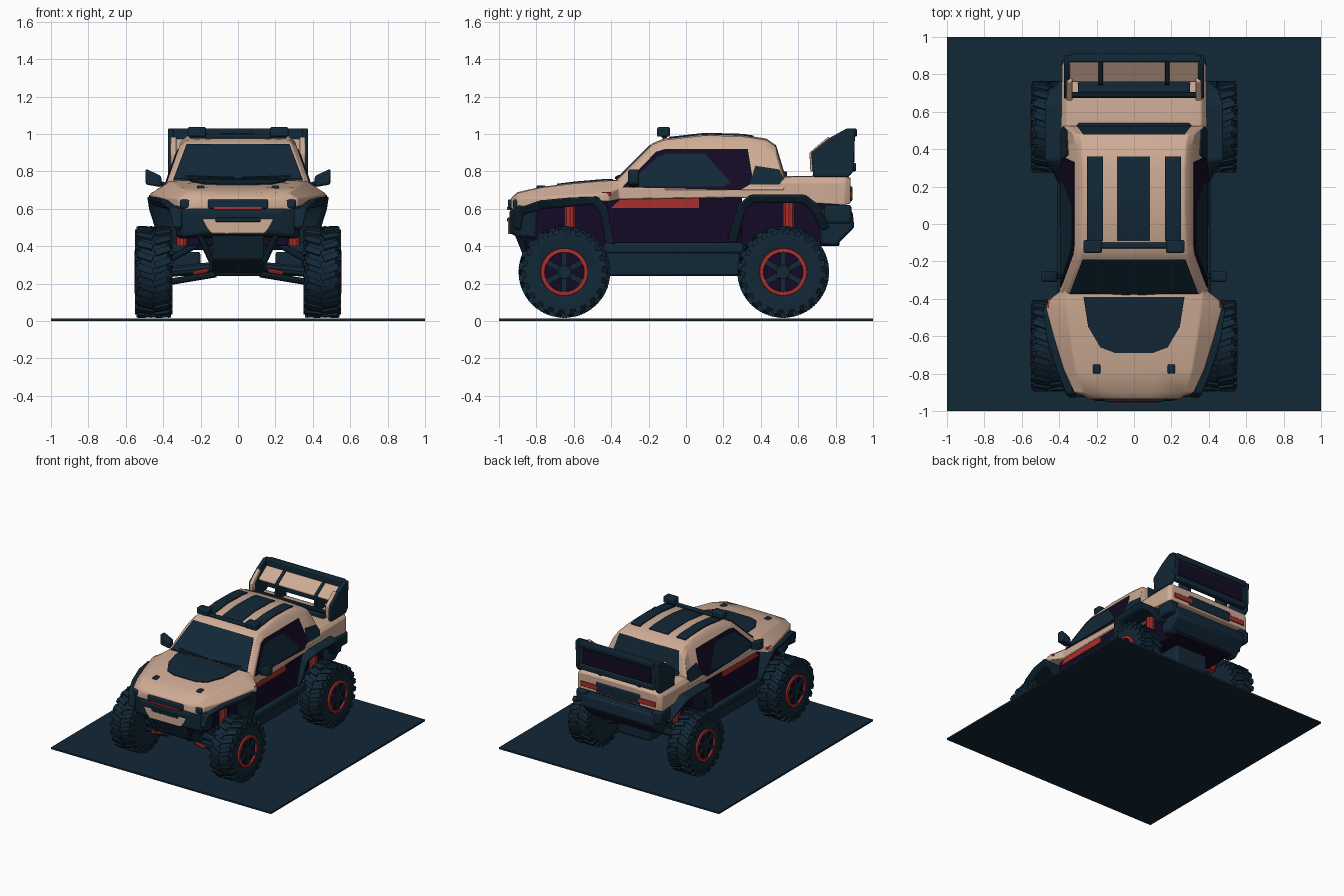
import bpy, bmesh
from math import sin, cos, pi, radians
from mathutils import Matrix, Vector

cube = bpy.data.objects.get("Cube")
if cube:
    bpy.data.objects.remove(cube, do_unlink=True)


def material(name, r, g, b):
    m = bpy.data.materials.new(name)
    m.use_nodes = True
    m.diffuse_color = (r, g, b, 1)
    m.node_tree.nodes["Principled BSDF"].inputs["Base Color"].default_value = (r, g, b, 1)
    return m


NAVY = material("dark navy", .006, .021, .038)
TAN = material("warm tan", .62, .41, .30)
RED = material("signal red", .40, .028, .026)
INK = material("purple black", .006, .003, .018)
made = []


def finish(name, bm, mat, mirror=False, bevel=0):
    bmesh.ops.recalc_face_normals(bm, faces=bm.faces)
    mesh = bpy.data.meshes.new(name)
    bm.to_mesh(mesh)
    bm.free()
    mesh.materials.append(mat)
    ob = bpy.data.objects.new(name, mesh)
    bpy.context.collection.objects.link(ob)
    if bevel:
        b = ob.modifiers.new("soft edges", "BEVEL")
        b.width, b.segments = bevel, 2
    if mirror:
        m = ob.modifiers.new("mirror", "MIRROR")
        m.use_mirror_merge = False
    made.append(ob)
    return ob


def loft(name, rings, mat, mirror=False, bevel=0):
    """Skin a list of equal rings and cap both ends."""
    bm = bmesh.new()
    rows = [[bm.verts.new(p) for p in ring] for ring in rings]
    n = len(rows[0])
    for a, b in zip(rows, rows[1:]):
        for i in range(n):
            j = (i + 1) % n
            bm.faces.new((a[i], a[j], b[j], b[i]))
    bm.faces.new(rows[0])
    bm.faces.new(rows[-1])
    return finish(name, bm, mat, mirror, bevel)


def box(name, x, y, z, mat, mirror=False, bevel=.008):
    rings = [[(x[0], v, w) for v, w in ((y[0], z[0]), (y[1], z[0]), (y[1], z[1]), (y[0], z[1]))],
             [(x[1], v, w) for v, w in ((y[0], z[0]), (y[1], z[0]), (y[1], z[1]), (y[0], z[1]))]]
    return loft(name, rings, mat, mirror, bevel)


def prism(name, outline, x0, x1, mat, mirror=False, bevel=.008):
    """Extrude a (y, z) outline along x."""
    return loft(name, [[(x, y, z) for y, z in outline] for x in (x0, x1)], mat, mirror, bevel)


def section(y, half):
    """Symmetric closed ring at y from half-section points (x, z)."""
    return [(x, y, z) for x, z in half] + [(-x, y, z) for x, z in reversed(half)]


def tube(name, a, b, r, mat, mirror=True, n=10):
    a, b = Vector(a), Vector(b)
    q = (b - a).to_track_quat("Z", "Y")
    ring = [q @ Vector((r * cos(2 * pi * i / n), r * sin(2 * pi * i / n), 0)) for i in range(n)]
    return loft(name, [[p + c for p in ring] for c in (a, b)], mat, mirror)


def lathe(name, profile, cy, cz, mat, n=40):
    """Spin (x, radius) points about a wheel axle, both sides of the car."""
    return loft(name, [[(x, cy + r * cos(2 * pi * i / n), cz + r * sin(2 * pi * i / n))
                        for i in range(n)] for x, r in profile], mat, True)


def interp(table, y):
    for (a, u), (b, v) in zip(table, table[1:]):
        if y <= b:
            return u + (v - u) * (max(y, a) - a) / (b - a)
    return table[-1][1]


def strip(name, rows, height, mat, mirror=False):
    """Thin panel draped on a surface: rows of (y, x0, x1)."""
    rings = []
    for (ya, a0, a1), (yb, b0, b1) in zip(rows, rows[1:]):
        for k in range(9):
            t = k / 8
            y, x0, x1 = ya + (yb - ya) * t, a0 + (b0 - a0) * t, a1 + (b1 - a1) * t
            h = height(y)
            rings.append([(x0, y, h - .003), (x1, y, h - .003), (x1, y, h + .006), (x0, y, h + .006)])
    return loft(name, rings, mat, mirror)


# Ground plate
box("ground_plate", (-1, 1), (-1, 1), (0, .014), NAVY, bevel=0)

# Upper body shell: y, width, lower edge, shoulder, top width, top height
shell = [(-.935, .24, .60, .63, .20, .655), (-.90, .32, .59, .655, .27, .685),
         (-.78, .375, .61, .66, .31, .712), (-.60, .43, .63, .67, .34, .735),
         (-.45, .47, .64, .68, .36, .748), (-.41, .46, .64, .685, .365, .75),
         (-.36, .395, .65, .71, .365, .75), (.28, .39, .66, .72, .365, .752),
         (.50, .39, .64, .74, .36, .77), (.85, .385, .62, .74, .36, .775), (.88, .365, .63, .73, .35, .76)]
loft("upper_body", [section(y, [(w, b), (w, s), (t, z), (t * .4, z + .004)])
                    for y, w, b, s, t, z in shell], TAN, bevel=.006)
hood = [(r[0], r[5] + .004) for r in shell]

# Lower body and inner structure
box("door_panels", (-.378, .378), (-.42, .30), (.38, .67), INK)
box("inner_body", (-.27, .27), (-.86, .82), (.40, .64), INK)
box("chassis", (-.15, .15), (-.72, .68), (.24, .42), NAVY, bevel=.02)
box("rocker_step", (.28, .41), (-.44, .31), (.36, .42), NAVY, True, .015)
box("lower_rail", (.20, .35), (-.43, .29), (.24, .37), NAVY, True, .015)
prism("door_stripe", [(-.40, .605), (.07, .605), (.07, .66), (-.34, .66)], .376, .386, RED, True, 0)
box("front_side_marker", (.38, .462), (-.45, -.40), (.67, .69), RED, True, .004)

# Cabin
roofline = [(-.38, .75), (-.18, .95), (-.12, .975), (.10, 1.0), (.30, .995), (.43, .975), (.48, .94), (.525, .79)]
roof = lambda y: interp(roofline, y)
side = lambda z: .385 - (z - .73) * .35
loft("cabin", [section(y, [(side(.70), .70), (side(r - .04), r - .04), (side(r - .04) - .035, r - .008), (.1, r)])
               for y, r in roofline], TAN, bevel=.006)
strip("windshield", [(-.375, -.345, .345), (-.19, -.275, .275)], roof, NAVY)
strip("rear_window", [(.478, -.27, .27), (.53, -.31, .31)], roof, NAVY)
strip("center_roof_stripe", [(-.09, -.09, .085), (.36, -.09, .085)], roof, NAVY)
strip("side_roof_stripe", [(-.09, .165, .25), (.36, .165, .25)], roof, NAVY, True)


def side_glass(name, outline, mat, lift):
    loft(name, [[(side(z) + d, y, z) for y, z in outline] for d in (0, lift)], mat, True)


side_glass("window_surround", [(-.34, .715), (-.30, .76), (-.16, .905), (-.11, .92), (.33, .92), (.36, .74), (.29, .70)], INK, .004)
side_glass("side_window", [(-.32, .72), (-.15, .88), (-.10, .895), (.10, .895), (.24, .74), (.20, .72)], NAVY, .008)
side_glass("quarter_panel", [(.34, .73), (.37, .83), (.50, .81), (.52, .76), (.50, .73)], NAVY, .008)

# Hood details and wipers
strip("hood_panel", [(-.69, -.10, .10), (-.66, -.18, .18), (-.55, -.245, .245), (-.39, -.27, .27)],
      lambda y: interp(hood, y), NAVY)
box("hood_pin", (.18, .22), (-.80, -.75), (.70, .725), NAVY, True)
tube("wiper", (.02, -.375, .765), (.28, -.36, .775), .006, NAVY)

# Roof lights
box("light_bar", (-.26, .26), (-.13, -.10), (.975, 1.0), NAVY)
box("roof_lamp", (.17, .27), (-.155, -.085), (.985, 1.037), NAVY, True, .01)

# Mirrors
loft("mirror_housing", [[(x, -.31, z - .04), (x, -.25, z - .04), (x, -.25, z + h), (x, -.31, z + h)]
                        for x, z, h in ((.41, .755, .02), (.495, .77, .045))], NAVY, True, .012)
tube("mirror_stalk", (.37, -.28, .72), (.43, -.28, .74), .014, NAVY)

# Front bumper, grille and skid plate
loft("front_bumper", [section(y, [(w, a), (w + .03, b)]) for y, w, a, b in
                      ((-.945, .18, .47, .59), (-.90, .30, .45, .62), (-.80, .33, .44, .63))], NAVY, bevel=.015)
loft("lower_lip", [[(-w, -.952, z), (w, -.952, z), (w, -.93, z), (-w, -.93, z)]
                   for w, z in ((.14, .465), (.165, .495), (.19, .545))], TAN, bevel=.006)
box("lip_recess", (-.12, .12), (-.956, -.94), (.53, .552), NAVY, bevel=.004)
box("grille", (-.16, .16), (-.952, -.90), (.60, .65), NAVY)
box("grille_strip", (-.13, .13), (-.957, -.92), (.594, .61), RED, bevel=.003)
box("headlight", (.19, .31), (-.925, -.86), (.60, .65), NAVY, True, .012)
prism("skid_plate", [(-.92, .47), (-.86, .33), (-.70, .25), (-.65, .40)], -.14, .14, NAVY)
tube("bumper_brace", (.21, -.90, .47), (.14, -.84, .32), .018, NAVY)


# Wheel arch flares: path of (y, z, outer x) with an inward direction
def flare(name, path, cy, cz):
    rings = []
    for y, z, xo in path:
        d = (Vector((0, cy, cz)) - Vector((0, y, z))).normalized() * .05
        rings.append([(.30, y, z), (xo, y, z), (xo - .03, y + d.y, z + d.z), (.30, y + d.y, z + d.z)])
    loft(name, rings, NAVY, True, .01)


flare("front_flare", [(-.93, .50, .35), (-.91, .60, .37), (-.78, .645, .42), (-.62, .66, .47),
                      (-.47, .665, .49), (-.42, .60, .48), (-.38, .41, .42)], -.65, .40)
flare("rear_flare", [(.22, .42, .41), (.28, .62, .44), (.34, .675, .48), (.64, .675, .48),
                     (.71, .62, .46), (.77, .50, .40)], .52, .40)

# Wheels
for label, cy in (("front", -.65), ("rear", .52)):
    cz, cx = .262, .45
    tread = [(-.085, .12), (-.098, .16), (-.095, .205), (-.072, .233)]
    tyre = tread + [(-x, r) for x, r in reversed(tread)]
    lathe(label + "_tyre", [(cx + x, r) for x, r in tyre], cy, cz, NAVY)
    bm = bmesh.new()
    for i in range(22):
        for k in (-1, 1):
            turn = Matrix.Rotation(2 * pi * (i + k / 4) / 22, 4, "X")
            place = Matrix.Translation((cx, cy, cz)) @ turn
            bmesh.ops.create_cube(bm, size=1, matrix=place @ Matrix.Translation((k * .046, 0, .231))
                                  @ Matrix.Rotation(radians(20 * k), 4, "Z") @ Matrix.Diagonal((.085, .036, .026, 1)))
            bmesh.ops.create_cube(bm, size=1, matrix=place @ Matrix.Translation((k * .09, 0, .205))
                                  @ Matrix.Diagonal((.02, .032, .045, 1)))
    finish(label + "_tread_lugs", bm, NAVY, True)
    lathe(label + "_rim_dish", [(cx, .112), (cx + .088, .112)], cy, cz, INK)
    lathe(label + "_rim_ring", [(x, r) for x, r in ((.53, .104), (.53, .128), (.551, .126), (.553, .106), (.53, .104))], cy, cz, RED)
    lathe(label + "_hub", [(.53, .042), (.552, .036)], cy, cz, NAVY, 16)
    bm = bmesh.new()
    for i in range(6):
        bmesh.ops.create_cube(bm, size=1, matrix=Matrix.Translation((.54, cy, cz)) @ Matrix.Rotation(pi * i / 3, 4, "X")
                              @ Matrix.Translation((0, 0, .065)) @ Matrix.Diagonal((.016, .03, .085, 1)))
    finish(label + "_spokes", bm, NAVY, True)
    # Suspension
    tube(label + "_axle", (.10, cy, .29), (.38, cy, cz), .03, NAVY)
    tube(label + "_lower_arm", (.12, cy - .08, .25), (.36, cy - .02, .21), .018, NAVY)
    tube(label + "_upper_arm", (.20, cy, .42), (.36, cy, .33), .018, NAVY)
    tube(label + "_spring", (.30, cy + .03, .40), (.30, cy + .03, .63), .032, RED)
    tube(label + "_tie_rod", (.16, cy - .12, .27), (.24, cy - .12, .255), .014, RED)

# Tail and rear bumper
prism("rear_bumper", [(.70, .60), (.89, .59), (.90, .50), (.80, .40), (.72, .41)], -.33, .33, NAVY, bevel=.015)
box("bumper_corner", (.30, .385), (.74, .885), (.52, .62), NAVY, True, .015)
box("tailgate_panel", (-.20, .20), (.87, .889), (.64, .72), NAVY)
box("tail_light", (.17, .34), (.86, .889), (.655, .695), RED, True, .004)
box("bed_front_rail", (-.30, .30), (.51, .54), (.765, .80), NAVY)
box("bed_rack", (-.30, .30), (.68, .76), (.77, .81), NAVY)
tube("rack_tube", (0, .69, .83), (.35, .69, .83), .016, NAVY)

# Rear wing
prism("wing_end_plate", [(.68, .77), (.67, .90), (.77, .98), (.86, 1.03), (.905, 1.025), (.895, .80), (.87, .77)],
      .345, .375, NAVY, True)
prism("wing_back", [(.86, .80), (.89, .80), (.90, 1.03), (.865, 1.03)], -.36, .36, NAVY)
prism("wing_blade", [(.76, .89), (.76, .905), (.865, .975), (.865, .95)], -.345, .345, TAN, bevel=.004)
box("wing_inner_panel", (-.31, .31), (.885, .902), (.85, .97), INK, bevel=.003)
box("wing_frame_top", (-.34, .34), (.88, .915), (.985, 1.028), NAVY)
box("wing_frame_bottom", (-.34, .34), (.88, .91), (.80, .845), NAVY)
prism("wing_support", [(.74, .77), (.75, .91), (.865, .985), (.865, .77)], .165, .19, NAVY, True, .004)
prism("wing_end_trim", [(.665, .80), (.66, .90), (.76, .985), (.78, .97), (.70, .89), (.70, .80)], .33, .36, TAN, True, .004)

# Smooth shading with crisp edges
bpy.ops.object.select_all(action="DESELECT")
for ob in made:
    ob.select_set(True)
bpy.context.view_layer.objects.active = made[0]
bpy.ops.object.shade_smooth_by_angle(angle=radians(32))
